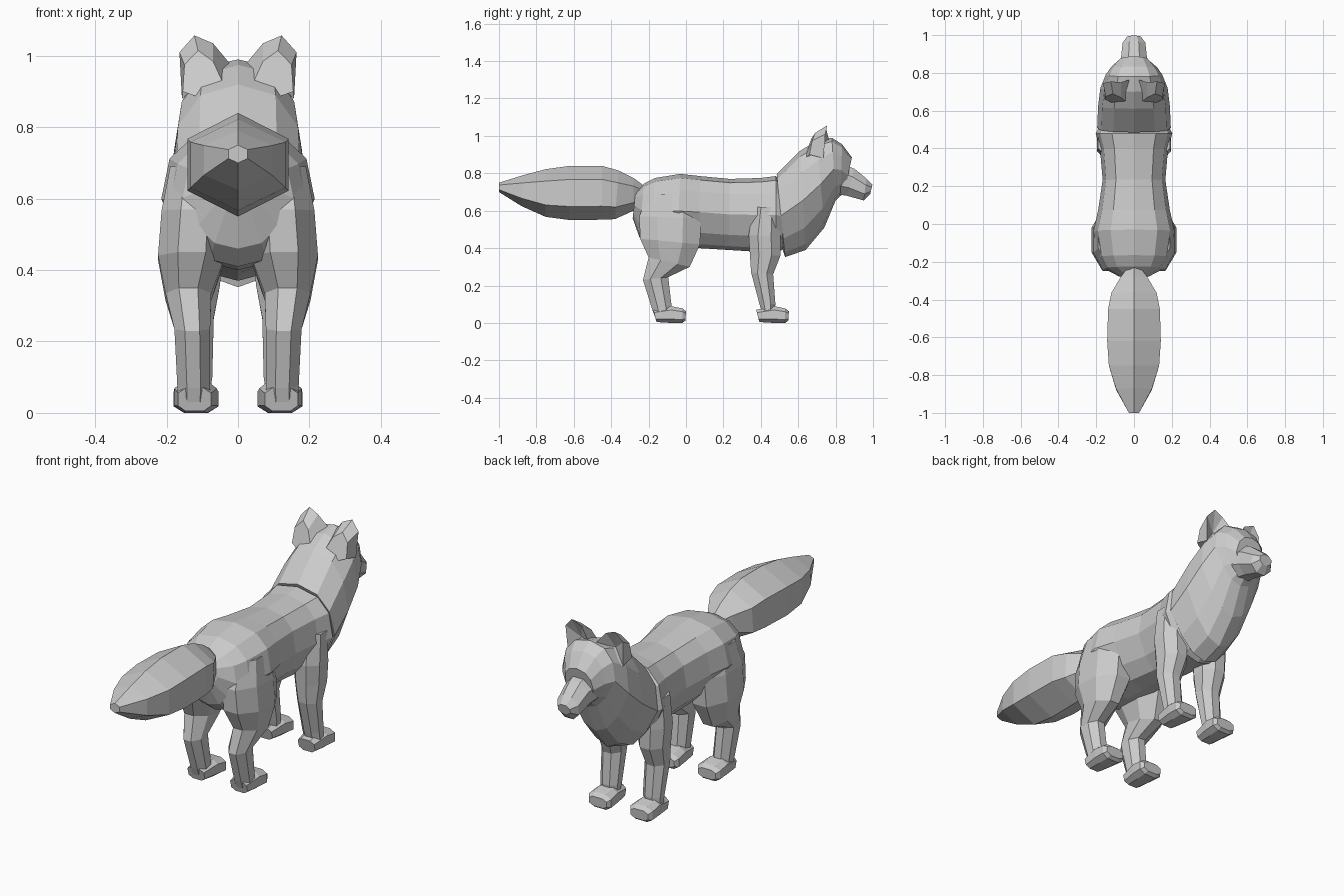
import bpy, bmesh, math

coat = bpy.data.materials.new("grey coat")
coat.diffuse_color = (0.6, 0.6, 0.6, 1)


def finish(name, bm):
    bmesh.ops.recalc_face_normals(bm, faces=bm.faces)
    mesh = bpy.data.meshes.new(name)
    bm.to_mesh(mesh)
    bm.free()
    mesh.materials.append(coat)
    obj = bpy.data.objects.new(name, mesh)
    bpy.context.collection.objects.link(obj)
    return obj


def loft(name, rings, n, phase=0.0, power=1.0, pinch=1.0, side=1):
    """Skin rings given as (y, z of one edge, y, z of the opposite edge, x min, x max)."""
    bm = bmesh.new()
    angles = [2 * math.pi * (k + phase) / n for k in range(n)]
    soft = lambda v: math.copysign(abs(v) ** power, v) if abs(v) > 1e-6 else 0.0
    unit = [(soft(math.sin(a)), soft(math.cos(a))) for a in angles]
    ms, mc = max(u[0] for u in unit), max(u[1] for u in unit)
    loops = []
    for ay, az, by, bz, x0, x1 in rings:
        loop = []
        for s, c in unit:
            s, c = s / ms, c / mc
            t = (1 - c) / 2
            w = (x1 - x0) / 2 * (1 + (pinch - 1) * max(0, -c))
            loop.append(bm.verts.new((side * ((x0 + x1) / 2 + s * w),
                                      ay + (by - ay) * t, az + (bz - az) * t)))
        loops.append(loop)
    for p, q in zip(loops, loops[1:]):
        for k in range(n):
            m = (k + 1) % n
            bm.faces.new((p[k], p[m], q[m], q[k]))
    bm.faces.new(loops[0])
    bm.faces.new(loops[-1])
    return finish(name, bm)


def centred(rows):
    return [(a, b, c, d, -w, w) for a, b, c, d, w in rows]


# Trunk from rump to shoulders
loft("body", centred([
    (-.27, .70, -.285, .56, .08), (-.225, .745, -.25, .46, .155),
    (-.165, .775, -.19, .41, .19), (-.03, .797, -.05, .40, .215),
    (.075, .785, .07, .40, .19), (.235, .77, .23, .39, .166),
    (.40, .775, .39, .38, .18), (.48, .785, .48, .37, .203),
    (.56, .70, .56, .42, .16)]), 12, power=.8, pinch=.7)

# Ruff, neck and skull
loft("head", centred([
    (.51, .74, .50, .44, .16), (.485, .795, .53, .352, .195),
    (.61, .92, .64, .39, .19), (.70, .975, .74, .51, .178),
    (.78, .99, .80, .655, .15), (.835, .955, .825, .68, .122),
    (.887, .885, .845, .69, .08)]), 12, power=.85, pinch=.6)

# Muzzle
loft("muzzle", centred([
    (.80, .86, .79, .69, .085), (.90, .825, .86, .68, .068),
    (.965, .772, .95, .655, .06), (.997, .74, .985, .69, .035)]), 8, phase=.5)

# Six-sided brush tail
loft("tail", centred([
    (-.22, .73, -.24, .64, .03), (-.28, .775, -.28, .60, .07),
    (-.36, .815, -.38, .555, .12), (-.45, .84, -.45, .552, .137),
    (-.62, .84, -.62, .55, .142), (-.75, .822, -.75, .567, .133),
    (-.87, .79, -.88, .625, .095), (-1.0, .75, -1.0, .70, .027)]), 6)

HIND = [(.05, .69, -.20, .69, .04, .19), (.08, .56, -.25, .57, .03, .214),
        (.075, .42, -.245, .45, .035, .224), (.02, .30, -.20, .35, .075, .203),
        (-.095, .245, -.23, .23, .078, .178), (-.077, .09, -.18, .07, .078, .17),
        (-.08, .04, -.165, .03, .08, .17)]
FRONT = [(.50, .62, .36, .62, .05, .19), (.505, .46, .335, .47, .045, .195),
         (.505, .36, .342, .36, .05, .187), (.466, .26, .348, .27, .068, .178),
         (.478, .10, .393, .10, .072, .17), (.47, .04, .41, .04, .08, .17)]
PAW = [(-.175, .07, -.158, .005, .075, .168), (-.08, .09, -.08, 0, .06, .178),
       (-.02, .078, -.02, 0, .055, .18), (0, .062, -.003, .012, .068, .168)]


def ear(name, side):
    bm = bmesh.new()
    # Rim, hollow and rounded back of the cup
    rim = [(.157, .735, .88), (.164, .745, 1.01), (.122, .755, 1.057),
           (.07, .75, 1.035), (.02, .765, .975), (.09, .785, .93)]
    back = [(.155, .66, .90), (.15, .675, .975), (.112, .69, 1.015),
            (.07, .67, .985), (.045, .65, .93), (.10, .635, .88)]
    r, b = ([bm.verts.new((side * x, y, z)) for x, y, z in pts] for pts in (rim, back))
    hollow = bm.verts.new((side * .098, .71, .955))
    for k in range(6):
        m = (k + 1) % 6
        bm.faces.new((r[k], r[m], hollow))
        bm.faces.new((r[k], r[m], b[m], b[k]))
    bm.faces.new(b)
    finish(name, bm)


# Paired parts
for tag, s in (("right", 1), ("left", -1)):
    loft("hind_leg_" + tag, HIND, 8, phase=.5, side=s)
    loft("front_leg_" + tag, FRONT, 8, phase=.5, side=s)
    loft("hind_paw_" + tag, PAW, 8, phase=.5, power=.7, side=s)
    loft("front_paw_" + tag, [(a + .55, b, c + .55, d, e, f) for a, b, c, d, e, f in PAW],
         8, phase=.5, power=.7, side=s)
    ear("ear_" + tag, s)
